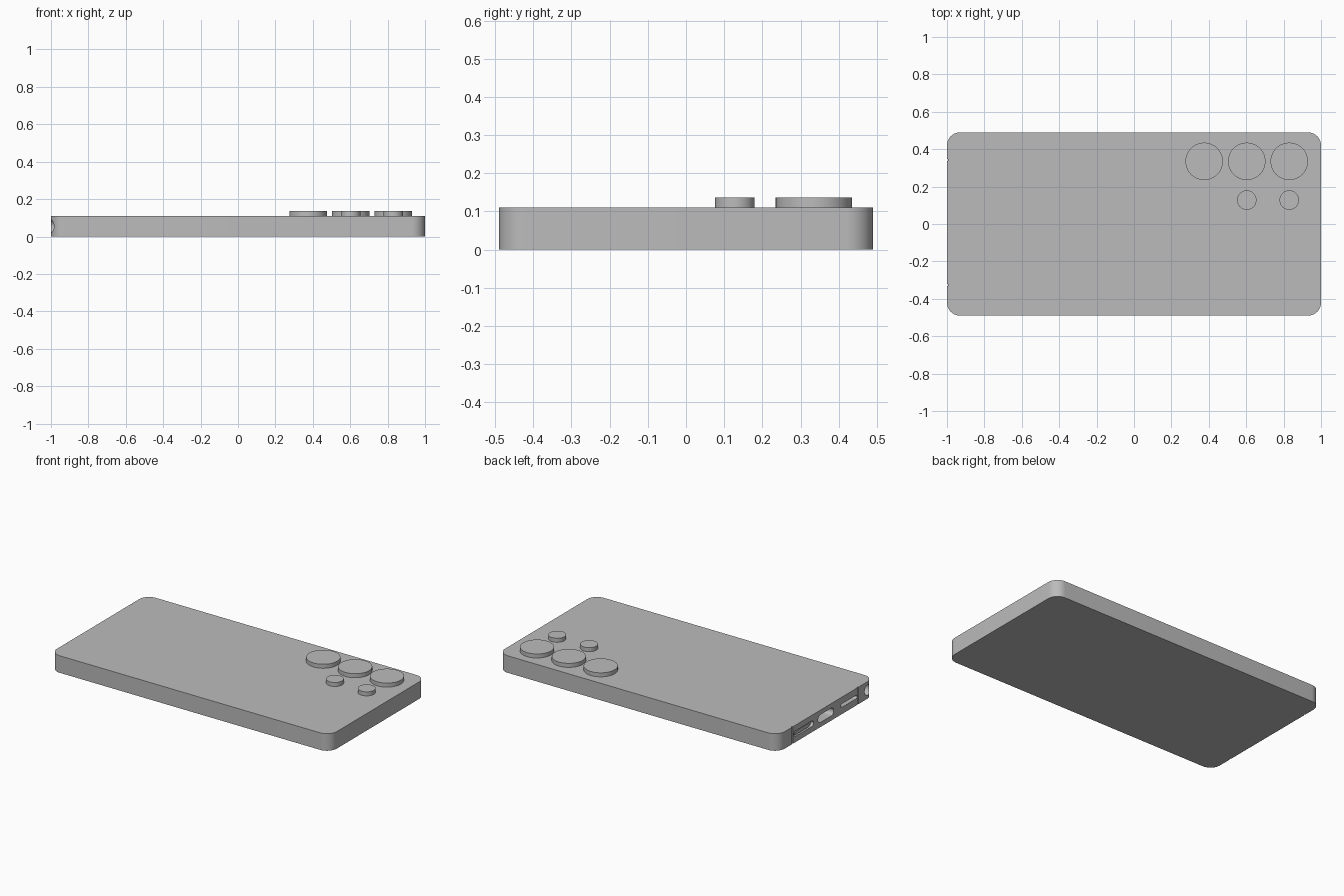
import bpy, bmesh, math
from mathutils import Matrix, Vector

cube = bpy.data.objects.get("Cube")
if cube:
    bpy.data.objects.remove(cube, do_unlink=True)

GREY = (0.5, 0.5, 0.5, 1)
grey = bpy.data.materials.new("plain grey")
grey.use_nodes = True
grey.diffuse_color = GREY
grey.node_tree.nodes["Principled BSDF"].inputs["Base Color"].default_value = GREY

# Stands a flat profile up so that it is extruded along +x: profile x -> y, profile y -> z
ON_END = Matrix(((0, 0, 1, 0), (1, 0, 0, 0), (0, 1, 0, 0), (0, 0, 0, 1)))
LEFT_END = -1.0
MID_Z = 0.055


def rounded_prism(name, size, radius, height, origin, turn=Matrix(), steps=12):
    """Extruded rounded rectangle; a radius of half the size gives a pill or disc."""
    bm = bmesh.new()
    points = []
    for corner, (sx, sy) in enumerate(((1, 1), (-1, 1), (-1, -1), (1, -1))):
        for i in range(steps + 1):
            a = math.pi / 2 * (corner + i / steps)
            points.append(Vector((sx * (size[0] / 2 - radius) + radius * math.cos(a),
                                  sy * (size[1] / 2 - radius) + radius * math.sin(a), 0)))
    outline = []
    for p in points:
        if not outline or (p - outline[-1]).length > 1e-5:
            outline.append(p)
    if (outline[0] - outline[-1]).length < 1e-5:
        outline.pop()
    face = bm.faces.new([bm.verts.new(p) for p in outline])
    top = bmesh.ops.extrude_face_region(bm, geom=[face])["geom"]
    bmesh.ops.translate(bm, vec=(0, 0, height),
                        verts=[v for v in top if isinstance(v, bmesh.types.BMVert)])
    bm.transform(Matrix.Translation(origin) @ turn)
    bmesh.ops.recalc_face_normals(bm, faces=bm.faces)
    mesh = bpy.data.meshes.new(name)
    bm.to_mesh(mesh)
    bm.free()
    mesh.materials.append(grey)
    obj = bpy.data.objects.new(name, mesh)
    bpy.context.scene.collection.objects.link(obj)
    return obj


def end_cutter(name, y, width, height, radius, depth):
    """Cutter that sinks a rounded opening into the port end."""
    return rounded_prism(name, (width, height), radius, depth + 0.05,
                         (LEFT_END - 0.05, y, MID_Z), ON_END, 8)


# Body slab
body = rounded_prism("body", (2, 0.98), 0.07, 0.11, (0, 0, 0))

# Openings in the port end
cutters = [
    end_cutter("charging_port_cutter", 0, 0.16, 0.05, 0.025, 0.08),
    end_cutter("speaker_slot_cutter", -0.235, 0.165, 0.022, 0.011, 0.05),
    end_cutter("card_slot_cutter", 0.225, 0.2, 0.036, 0.018, 0.02),
    end_cutter("audio_jack_cutter", -0.43, 0.07, 0.07, 0.035, 0.15),
]
# Full-height antenna grooves
for y in (0.342, -0.326):
    cutters.append(end_cutter("antenna_groove_cutter", y, 0.01, 0.2, 0.001, 0.005))

for cutter in cutters:
    cutter.hide_render = True
    mod = body.modifiers.new(cutter.name, 'BOOLEAN')
    mod.operation = 'DIFFERENCE'
    mod.solver = 'EXACT'
    mod.object = cutter
bpy.context.view_layer.update()
depsgraph = bpy.context.evaluated_depsgraph_get()
carved = bpy.data.meshes.new_from_object(body.evaluated_get(depsgraph))
body.modifiers.clear()
body.data = carved
for cutter in cutters:
    bpy.data.objects.remove(cutter, do_unlink=True)

# Card tray sitting in its slot, with a gap left at one end for the release pin
parts = [body, rounded_prism("card_tray", (0.15, 0.022), 0.011, 0.03,
                             (LEFT_END + 0.004, 0.238, MID_Z), ON_END, 8)]

# Camera lenses: three large in a row, two small beside them
for name, xs, y, radius in (("large_lens", (0.375, 0.603, 0.83), 0.335, 0.1),
                            ("small_lens", (0.603, 0.83), 0.128, 0.052)):
    for x in xs:
        parts.append(rounded_prism(name, (2 * radius, 2 * radius), radius, 0.035,
                                   (x, y, 0.101)))

bpy.ops.object.select_all(action='DESELECT')
for obj in parts:
    obj.select_set(True)
bpy.context.view_layer.objects.active = body
bpy.ops.object.shade_smooth_by_angle(angle=math.radians(30))
